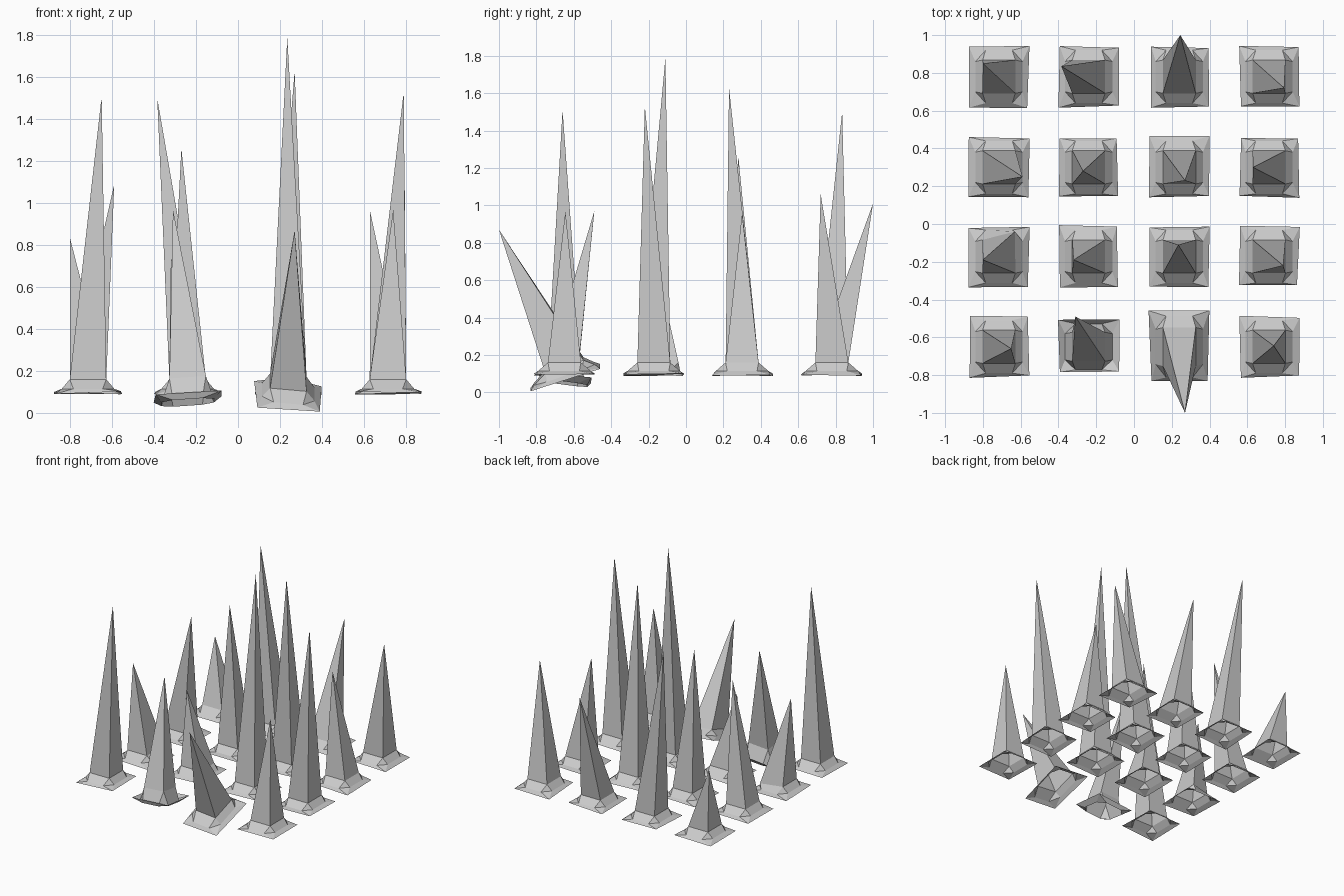
import bpy, random
from mathutils import Vector

if "Cube" in bpy.data.objects:
    bpy.data.objects.remove(bpy.data.objects["Cube"])

random.seed(4)
COLS = [-0.715, -0.24, 0.24, 0.715]
ROWS = [0.78, 0.30, -0.172, -0.65]

# spike tips, back row to front row, left to right
TIPS = [
    [(-0.80, 0.85, 0.65), (-0.385, 0.835, 1.50), (0.245, 1.0, 1.01), (0.795, 0.72, 1.06)],
    [(-0.59, 0.25, 1.09), (-0.27, 0.28, 1.26), (0.27, 0.23, 1.63), (0.63, 0.30, 0.96)],
    [(-0.80, -0.19, 0.83), (-0.32, -0.19, 0.74), (0.235, -0.11, 1.79), (0.79, -0.22, 1.53)],
    [(-0.65, -0.66, 1.51), (-0.31, -0.49, 0.97), (0.27, -1.0, 0.87), (0.74, -0.645, 0.97)],
]
CORNERS = [(-1, -1), (1, -1), (1, 1), (-1, 1)]


def spike(name, cx, cy, tip, oct_z=0.115, sheet_z=0.095, slope=(0, 0),
          stretch=1.0, lift=0.0, pulled=None):
    """Four-sided spike, flaring through an octagon into a square sheet."""
    verts = []

    def add(dx, dy, z):
        dy *= stretch
        verts.append(Vector((cx + dx, cy + dy, z + lift + slope[0] * dx + slope[1] * dy)))
        return len(verts) - 1

    square, octa, octb, sheet = [], [], [], []
    for sx, sy in CORNERS:
        square.append(add(sx * 0.087, sy * 0.088, 0.16))
        a = add(sx * 0.125, sy * 0.08, oct_z)
        b = add(sx * 0.07, sy * 0.14, oct_z)
        if sx * sy < 0:
            a, b = b, a
        octa.append(a)
        octb.append(b)
        j = [random.uniform(-0.008, 0.008) for _ in range(3)]
        sheet.append(add(sx * 0.155 + j[0], sy * 0.158 + j[1], sheet_z + j[2]))
    if pulled:
        verts[square[2]] = Vector(pulled)
    verts.append(Vector(tip))
    top = len(verts) - 1

    faces = []
    for i in range(4):
        k = (i + 1) % 4
        faces += [(square[i], square[k], top),
                  (square[i], octa[i], octb[i]),
                  (square[i], octb[i], octa[k], square[k]),
                  (octa[i], sheet[i], octb[i]),
                  (octb[i], sheet[i], sheet[k], octa[k])]
    mesh = bpy.data.meshes.new(name)
    mesh.from_pydata([v[:] for v in verts], [], faces)
    mesh.update()
    bpy.context.collection.objects.link(bpy.data.objects.new(name, mesh))


# bent or tilted spikes that differ from the regular ones
SPECIAL = {
    (2, 0): dict(pulled=(-0.63, -0.04, 0.16)),
    (3, 1): dict(oct_z=0.05, sheet_z=0.085, slope=(0.07, -0.13), stretch=0.87),
    (3, 2): dict(slope=(-0.09, 0.34), stretch=1.16, lift=-0.015),
}

for r, cy in enumerate(ROWS):
    for c, cx in enumerate(COLS):
        spike(f"spike_{r + 1}_{c + 1}", cx, cy, TIPS[r][c], **SPECIAL.get((r, c), {}))
